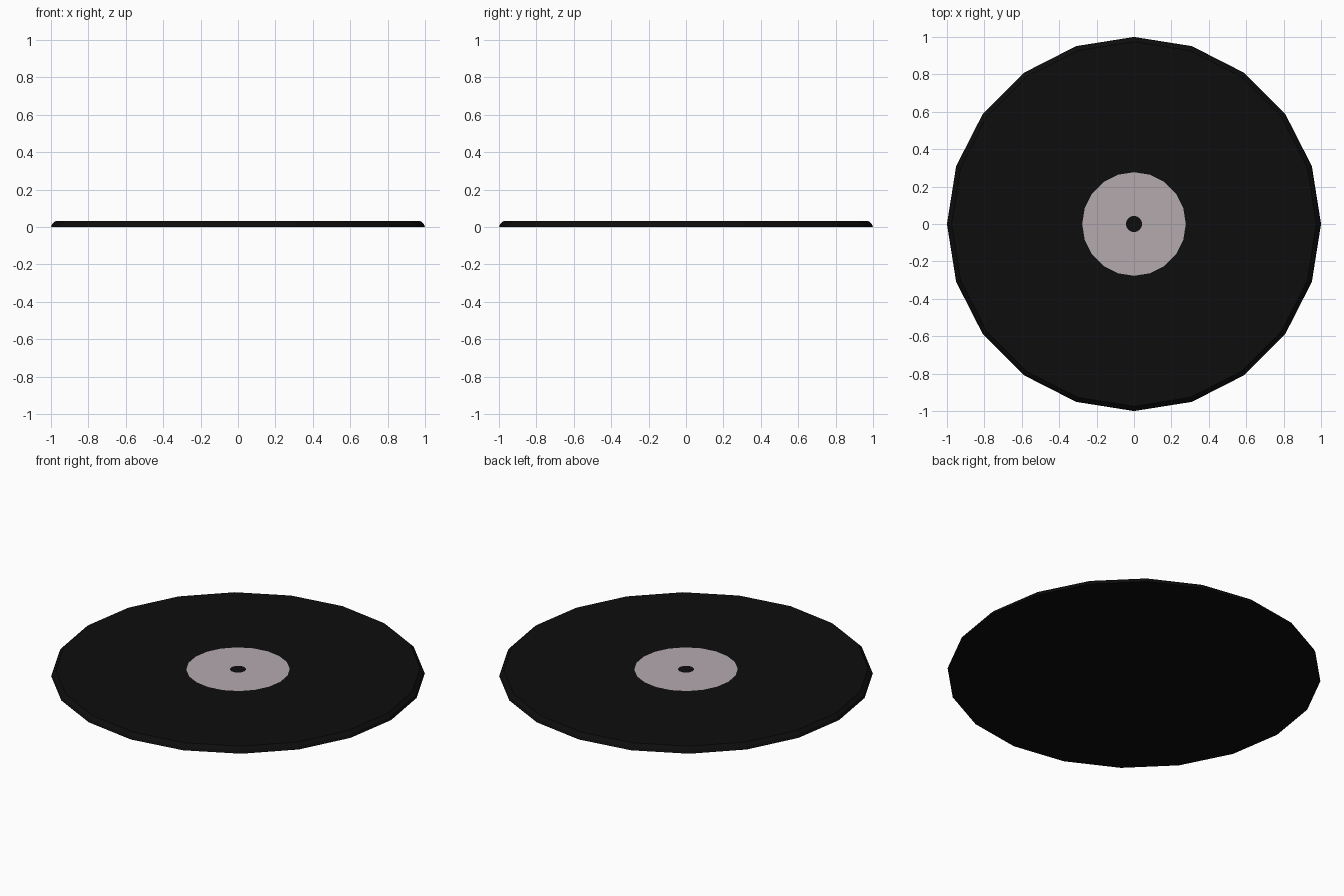
import bpy, bmesh
from math import cos, sin, pi

if "Cube" in bpy.data.objects:
    bpy.data.objects.remove(bpy.data.objects["Cube"])

TOP = 0.033


def material(name, rgb):
    m = bpy.data.materials.new(name)
    m.diffuse_color = (*rgb, 1)
    m.use_nodes = True
    m.node_tree.nodes["Principled BSDF"].inputs["Base Color"].default_value = m.diffuse_color
    return m


def lathe(name, profile, sides, mat, cap_first=False, cap_last=False):
    """Spin (radius, z) points, listed from the bottom/outside inward, into rings."""
    bm = bmesh.new()
    rings = [[bm.verts.new((r * cos(2 * pi * i / sides), r * sin(2 * pi * i / sides), z))
              for i in range(sides)] for r, z in profile]
    for a, b in zip(rings, rings[1:]):
        for i in range(sides):
            j = (i + 1) % sides
            bm.faces.new((a[i], a[j], b[j], b[i]))
    if cap_first:
        bm.faces.new(rings[0][::-1])
    if cap_last:
        bm.faces.new(rings[-1])
    mesh = bpy.data.meshes.new(name)
    bm.to_mesh(mesh)
    bm.free()
    mesh.materials.append(mat)
    obj = bpy.data.objects.new(name, mesh)
    bpy.context.collection.objects.link(obj)
    return obj


vinyl = material("vinyl_black", (0.004, 0.004, 0.004))
paper = material("label_paper", (0.46, 0.40, 0.43))

# Record body: bevelled rim, closed underside, top left open for the label
lathe("record_disc", [(1.0, 0.0), (0.993, 0.017), (0.975, TOP), (0.277, TOP)],
      20, vinyl, cap_first=True)

# Paper label ring, flush with the top
lathe("label", [(0.277, TOP), (0.043, TOP)], 20, paper)

# Dark centre hole
lathe("centre_hole", [(0.043, TOP)], 20, vinyl, cap_last=True)
